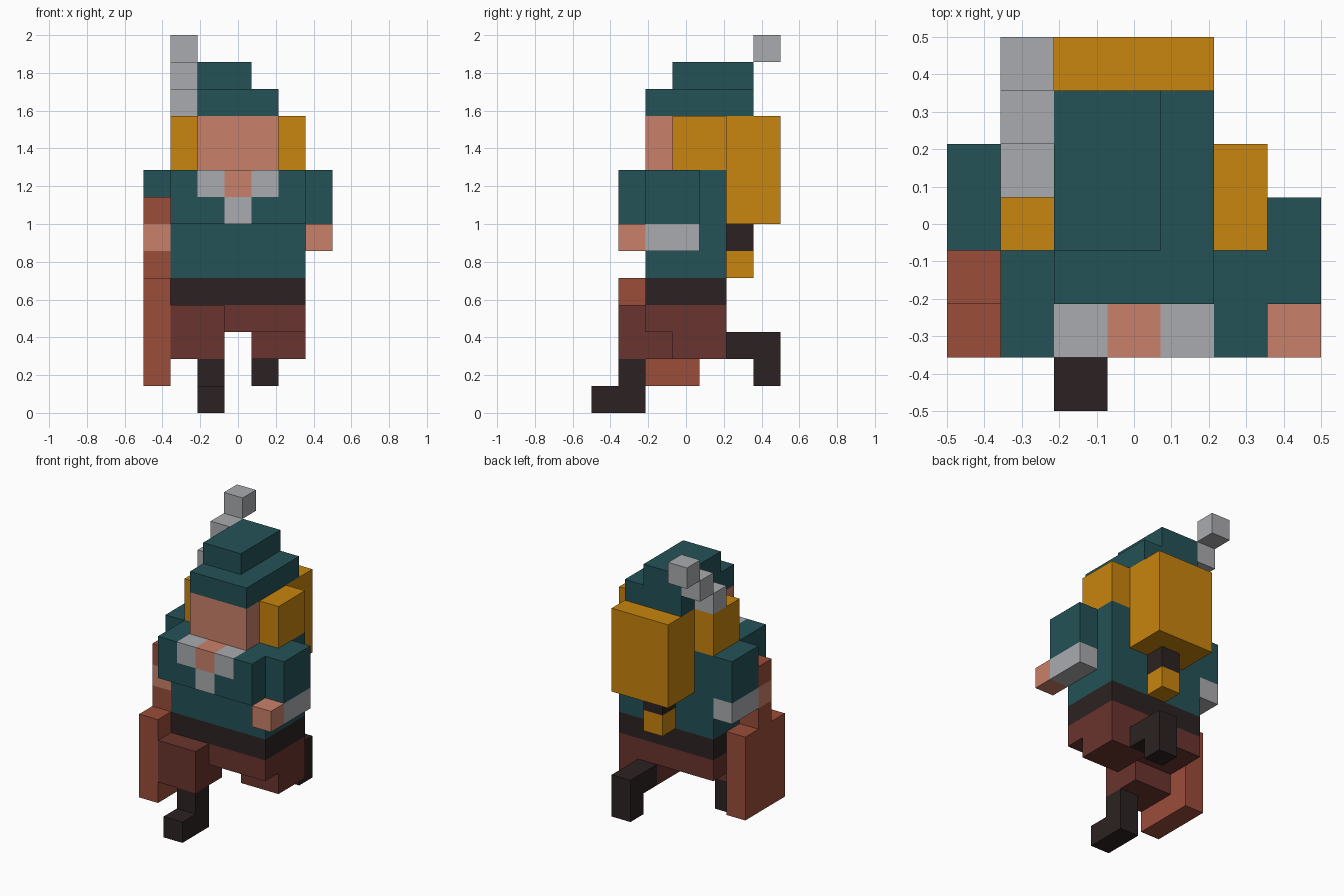
import bpy, bmesh
from mathutils import Vector
from math import radians

if "Cube" in bpy.data.objects:
    bpy.data.objects.remove(bpy.data.objects["Cube"])

U = 1 / 7  # block size: the figure is 7 x 7 x 14 blocks


def material(name, rgb):
    lin = [((c / 255 + 0.055) / 1.055) ** 2.4 for c in rgb]
    m = bpy.data.materials.new(name)
    m.diffuse_color = (*lin, 1)
    m.use_nodes = True
    m.node_tree.nodes["Principled BSDF"].inputs["Base Color"].default_value = m.diffuse_color
    return m


TEAL = material("teal cloth", (35, 82, 86))
GREY = material("pale grey", (170, 171, 175))
GOLD = material("golden hair", (200, 133, 14))
SKIN = material("skin", (202, 129, 106))
WOOD = material("reddish wood", (155, 77, 58))
PANTS = material("maroon cloth", (106, 52, 46))
DARK = material("dark leather", (44, 34, 34))


def part(name, mat, *boxes):
    """Join block boxes (x0, x1, y0, y1, z0, z1) into one outer shell."""
    cells = {(x, y, z) for x0, x1, y0, y1, z0, z1 in boxes
             for x in range(x0, x1) for y in range(y0, y1) for z in range(z0, z1)}
    bm = bmesh.new()
    for c in cells:
        for axis in range(3):
            for side in (0, 1):
                n = list(c)
                n[axis] += 2 * side - 1
                if tuple(n) in cells:
                    continue
                a, b = (axis + 1) % 3, (axis + 2) % 3
                ring = [(0, 0), (1, 0), (1, 1), (0, 1)]
                verts = []
                for i, j in (ring if side else ring[::-1]):
                    p = list(c)
                    p[axis] += side
                    p[a] += i
                    p[b] += j
                    verts.append(bm.verts.new(Vector((p[0] - 3.5, p[1] - 3.5, p[2])) * U))
                bm.faces.new(verts)
    bmesh.ops.remove_doubles(bm, verts=bm.verts[:], dist=1e-4)
    bmesh.ops.dissolve_limit(bm, angle_limit=radians(1), verts=bm.verts[:], edges=bm.edges[:])
    me = bpy.data.meshes.new(name)
    bm.to_mesh(me)
    bm.free()
    me.materials.append(mat)
    ob = bpy.data.objects.new(name, me)
    bpy.context.collection.objects.link(ob)


# hat and feather
part("hat", TEAL, (2, 5, 2, 6, 11, 12), (2, 4, 3, 6, 12, 13))
for i in range(3):
    part(f"feather_{i + 1}", GREY, (1, 2, 4 + i, 5 + i, 11 + i, 12 + i))

# head and hair
part("head", SKIN, (2, 5, 2, 5, 9, 11))
for side, x in (("left", 1), ("right", 5)):
    part(f"side_hair_{side}", GOLD, (x, x + 1, 3, 5, 9, 11))
part("back_hair", GOLD, (2, 5, 5, 7, 7, 11))
part("hair_tie", DARK, (3, 4, 5, 6, 6, 7))
part("hair_tip", GOLD, (3, 4, 5, 6, 5, 6))

# torso with a notch in the chest for the collar
part("torso", TEAL, (1, 6, 2, 5, 5, 9), (1, 2, 1, 2, 7, 9), (5, 6, 1, 2, 7, 9),
     (2, 3, 1, 2, 7, 8), (4, 5, 1, 2, 7, 8))
part("collar", GREY, (2, 3, 1, 2, 8, 9), (4, 5, 1, 2, 8, 9), (3, 4, 1, 2, 7, 8))
part("neck", SKIN, (3, 4, 1, 2, 8, 9))

# arms: the left one is set one block further back
for side, x, y in (("left", 0, 3), ("right", 6, 2)):
    part(f"sleeve_{side}", TEAL, (x, x + 1, y, y + 2, 7, 9))
    part(f"cuff_{side}", GREY, (x, x + 1, y, y + 2, 6, 7))
    part(f"hand_{side}", SKIN, (x, x + 1, y - 1, y, 6, 7))

# wooden tool held in the left hand
part("tool_handle_top", WOOD, (0, 1, 2, 3, 7, 8))
part("tool_handle", WOOD, (0, 1, 2, 3, 5, 6))
part("tool_body", WOOD, (0, 1, 1, 4, 1, 5))

# belt, trousers and boots in a running pose
part("belt", DARK, (1, 6, 2, 5, 4, 5))
part("trousers", PANTS, (1, 6, 2, 5, 3, 4), (1, 3, 1, 3, 2, 4), (4, 6, 3, 5, 2, 3))
part("front_boot", DARK, (2, 3, 1, 2, 0, 2), (2, 3, 0, 1, 0, 1))
part("back_boot", DARK, (4, 5, 5, 7, 2, 3), (4, 5, 6, 7, 1, 2))
